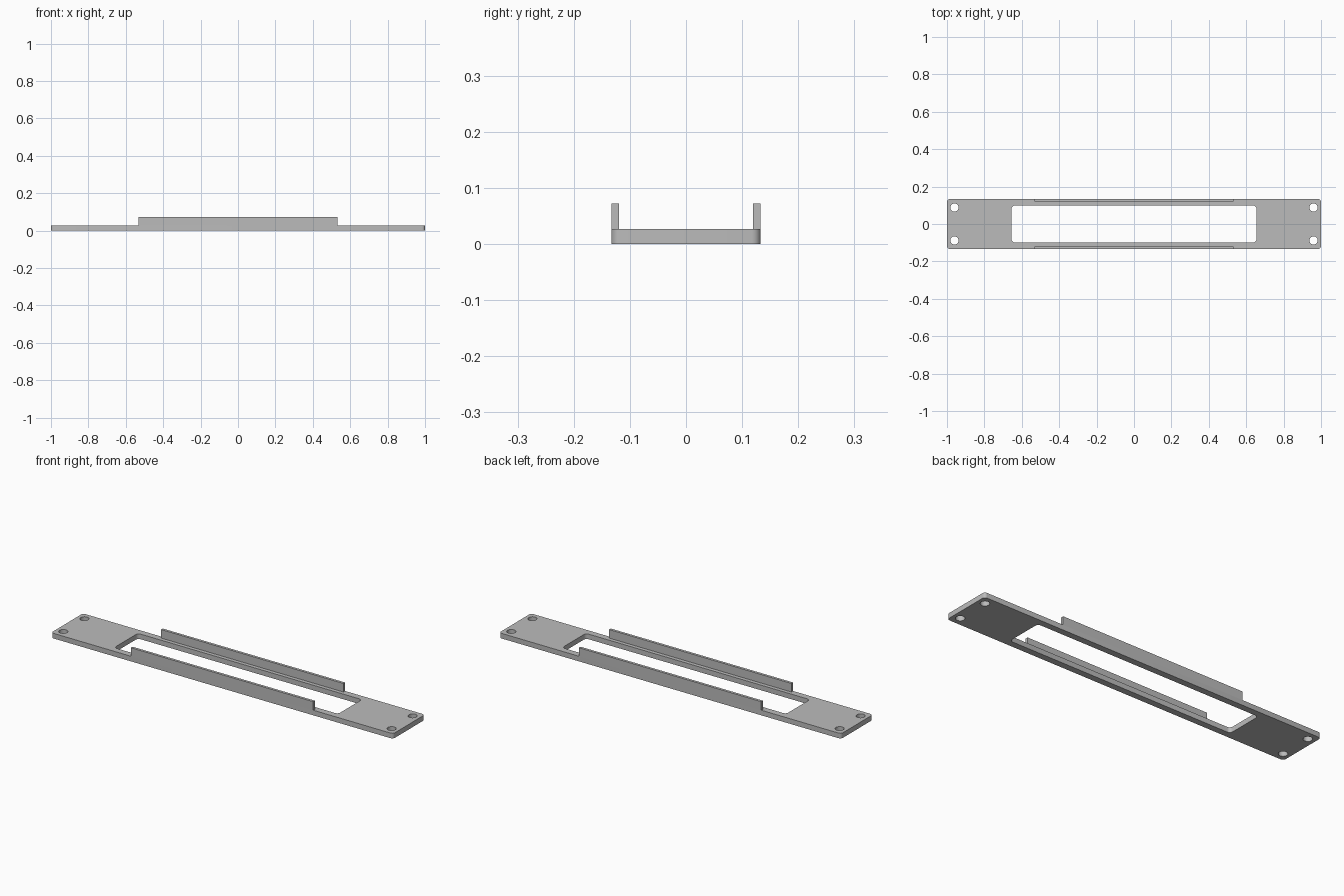
import bpy
from math import sin, cos, pi

cube = bpy.data.objects.get("Cube")
if cube:
    bpy.data.objects.remove(cube, do_unlink=True)

HALF_X, HALF_Y = 1.0, 0.133
PLATE_Z, TOP_Z = 0.027, 0.072
RAIL_X, RAIL_T = 0.533, 0.014

grey = bpy.data.materials.new("light grey")
grey.use_nodes = True
colour = (0.5, 0.5, 0.5, 1)
grey.diffuse_color = colour
grey.node_tree.nodes["Principled BSDF"].inputs["Base Color"].default_value = colour


def rounded_outline(cx, cy, hx, hy, r, steps=6):
    """Closed outline of a rounded rectangle; a circle when hx = hy = r."""
    points = []
    for corner, (sx, sy) in enumerate([(1, 1), (-1, 1), (-1, -1), (1, -1)]):
        for i in range(steps + 1):
            a = (corner + i / steps) * pi / 2
            p = (cx + sx * (hx - r) + r * cos(a), cy + sy * (hy - r) + r * sin(a))
            if not points or abs(p[0] - points[-1][0]) + abs(p[1] - points[-1][1]) > 1e-5:
                points.append(p)
    if abs(points[0][0] - points[-1][0]) + abs(points[0][1] - points[-1][1]) < 1e-5:
        points.pop()
    return points


# Base plate: outer outline, long window and four screw holes
outlines = [rounded_outline(0, 0, HALF_X, HALF_Y, 0.016),
            rounded_outline(0, 0, 0.655, 0.099, 0.018)]
for sx in (-1, 1):
    for sy in (-1, 1):
        outlines.append(rounded_outline(sx * 0.96, sy * 0.088, 0.022, 0.022, 0.022))

curve = bpy.data.curves.new("base_plate", "CURVE")
curve.dimensions = "2D"
curve.fill_mode = "BOTH"
curve.extrude = PLATE_Z / 2
for points in outlines:
    spline = curve.splines.new("POLY")
    spline.points.add(len(points) - 1)
    for point, (x, y) in zip(spline.points, points):
        point.co = (x, y, 0, 1)
    spline.use_cyclic_u = True
curve.materials.append(grey)
plate = bpy.data.objects.new("base_plate", curve)
plate.location.z = PLATE_Z / 2
bpy.context.collection.objects.link(plate)
bpy.ops.object.select_all(action="DESELECT")
plate.select_set(True)
bpy.context.view_layer.objects.active = plate
bpy.ops.object.convert(target="MESH")
bpy.ops.object.shade_smooth_by_angle()

# Upright rails, flush with the long edges
for name, side in (("front_rail", -1), ("back_rail", 1)):
    bpy.ops.mesh.primitive_cube_add(
        size=1, location=(0, side * (HALF_Y - RAIL_T / 2), (PLATE_Z + TOP_Z) / 2))
    rail = bpy.context.object
    rail.name = name
    rail.scale = (2 * RAIL_X, RAIL_T, TOP_Z - PLATE_Z)
    bpy.ops.object.transform_apply(location=False, rotation=False, scale=True)
    rail.data.materials.append(grey)
